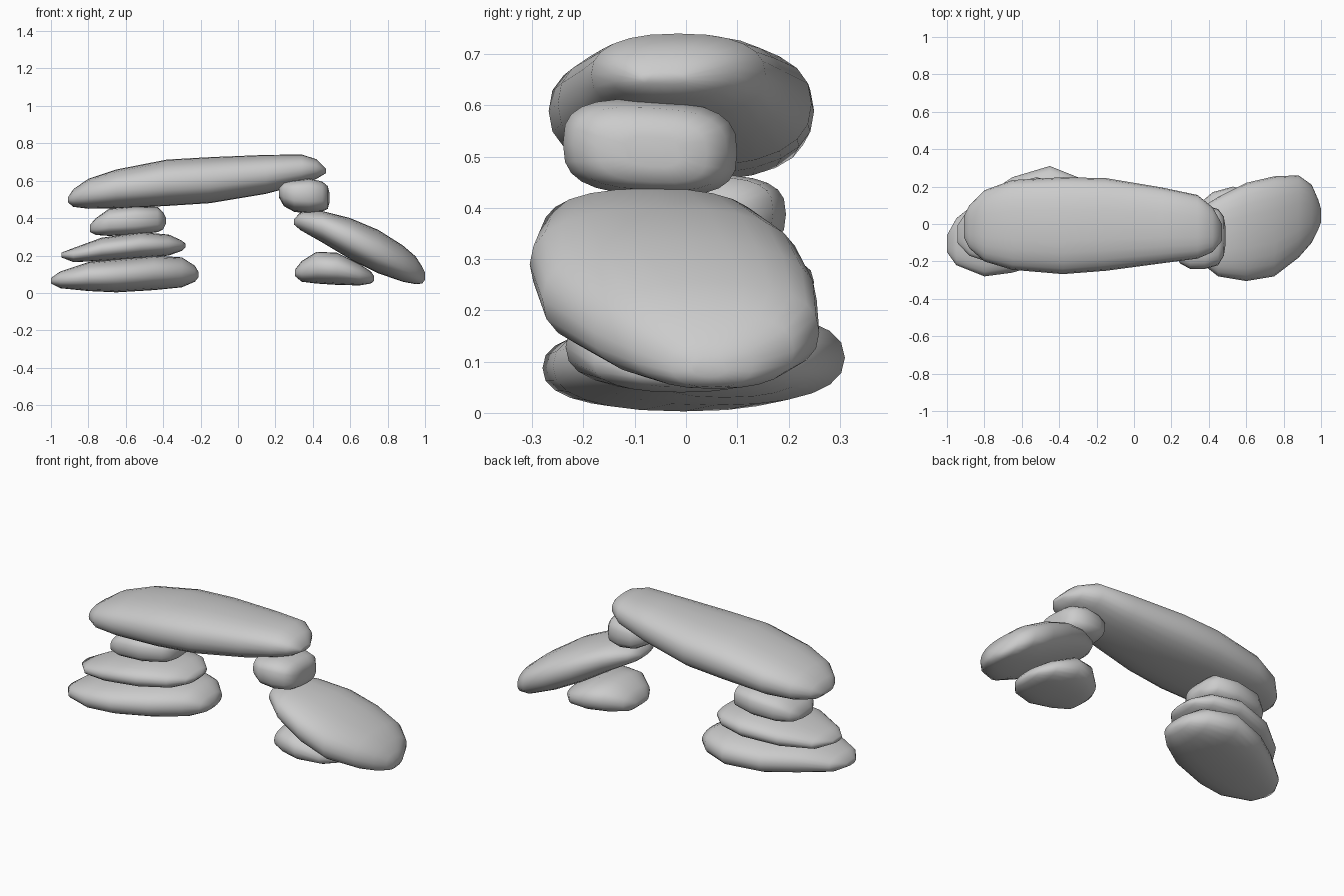
import bpy, bmesh, math

SIDES = 24


def stone(name, stations, power=2.4, tilt=0.0):
    """Loft rounded sections along x; station = (x, y min, y max, z min, z max)."""
    bm = bmesh.new()
    rings = []
    for x, y0, y1, z0, z1 in stations:
        yc, zc, ry, rz = (y0 + y1) / 2, (z0 + z1) / 2, (y1 - y0) / 2, (z1 - z0) / 2
        ring = []
        for i in range(SIDES):
            a = 2 * math.pi * i / SIDES
            c, s = math.cos(a), math.sin(a)
            dy = ry * math.copysign(abs(c) ** (2 / power), c)
            dz = rz * math.copysign(abs(s) ** (2 / power), s)
            ring.append(bm.verts.new((x, yc + dy, zc + dz + tilt * dy)))
        rings.append(ring)
    for a, b in zip(rings, rings[1:]):
        for i in range(SIDES):
            j = (i + 1) % SIDES
            bm.faces.new((a[i], a[j], b[j], b[i]))
    bm.faces.new(rings[0])
    bm.faces.new(rings[-1])
    bmesh.ops.recalc_face_normals(bm, faces=bm.faces)
    for f in bm.faces:
        f.smooth = True
    mesh = bpy.data.meshes.new(name)
    bm.to_mesh(mesh)
    bm.free()
    obj = bpy.data.objects.new(name, mesh)
    bpy.context.collection.objects.link(obj)
    return obj


# Left pillar: three stacked flat stones
stone("left_base_stone", [
    (-1.00, -.15, -.06, .05, .08), (-.95, -.22, .03, .025, .115),
    (-.80, -.28, .15, .01, .165), (-.65, -.26, .25, .003, .18),
    (-.45, -.20, .31, .015, .20), (-.30, -.10, .25, .03, .19),
    (-.23, -.03, .18, .06, .145), (-.21, .03, .10, .085, .11)])
stone("left_middle_stone", [
    (-.945, -.10, -.01, .19, .215), (-.88, -.17, .09, .165, .24),
    (-.73, -.22, .20, .17, .295), (-.52, -.21, .25, .185, .325),
    (-.37, -.14, .21, .20, .312), (-.30, -.06, .14, .225, .28),
    (-.28, .00, .08, .245, .262)])
stone("left_top_stone", [
    (-.79, -.05, .08, .325, .365), (-.76, -.10, .13, .31, .40),
    (-.69, -.14, .18, .305, .45), (-.55, -.14, .195, .31, .465),
    (-.43, -.10, .17, .325, .46), (-.40, -.06, .12, .34, .43),
    (-.385, -.01, .07, .37, .40)], power=2.9)

# Long lintel bridging both pillars
stone("lintel_stone", [
    (-.91, -.07, .04, .485, .51), (-.88, -.13, .10, .46, .555),
    (-.80, -.20, .18, .45, .61), (-.65, -.245, .235, .452, .66),
    (-.38, -.268, .25, .465, .713), (-.15, -.25, .245, .48, .726),
    (.15, -.21, .195, .53, .738), (.34, -.185, .155, .58, .74),
    (.42, -.15, .09, .61, .715), (.47, -.09, .0, .64, .665)])

# Right pillar: small spacer, leaning slab and its prop
stone("right_top_stone", [
    (.22, -.16, .02, .51, .56), (.245, -.21, .06, .465, .59),
    (.30, -.24, .09, .435, .60), (.38, -.24, .10, .425, .61),
    (.45, -.22, .08, .435, .595), (.48, -.17, .04, .45, .57),
    (.488, -.12, -.01, .48, .54)], power=2.9, tilt=-.05)
stone("leaning_slab", [
    (.30, -.10, .0, .365, .395), (.335, -.19, .07, .335, .432),
    (.45, -.28, .145, .27, .438), (.60, -.305, .22, .18, .40),
    (.75, -.28, .255, .105, .337), (.88, -.18, .26, .06, .255),
    (.95, -.10, .21, .047, .195), (.985, -.03, .13, .05, .14),
    (1.0, .01, .08, .07, .11)])
stone("right_prop_stone", [
    (.305, -.09, .03, .09, .125), (.34, -.15, .10, .06, .17),
    (.42, -.21, .17, .05, .22), (.53, -.235, .20, .043, .215),
    (.65, -.18, .16, .04, .155), (.71, -.11, .09, .05, .115),
    (.728, -.05, .03, .065, .09)])
